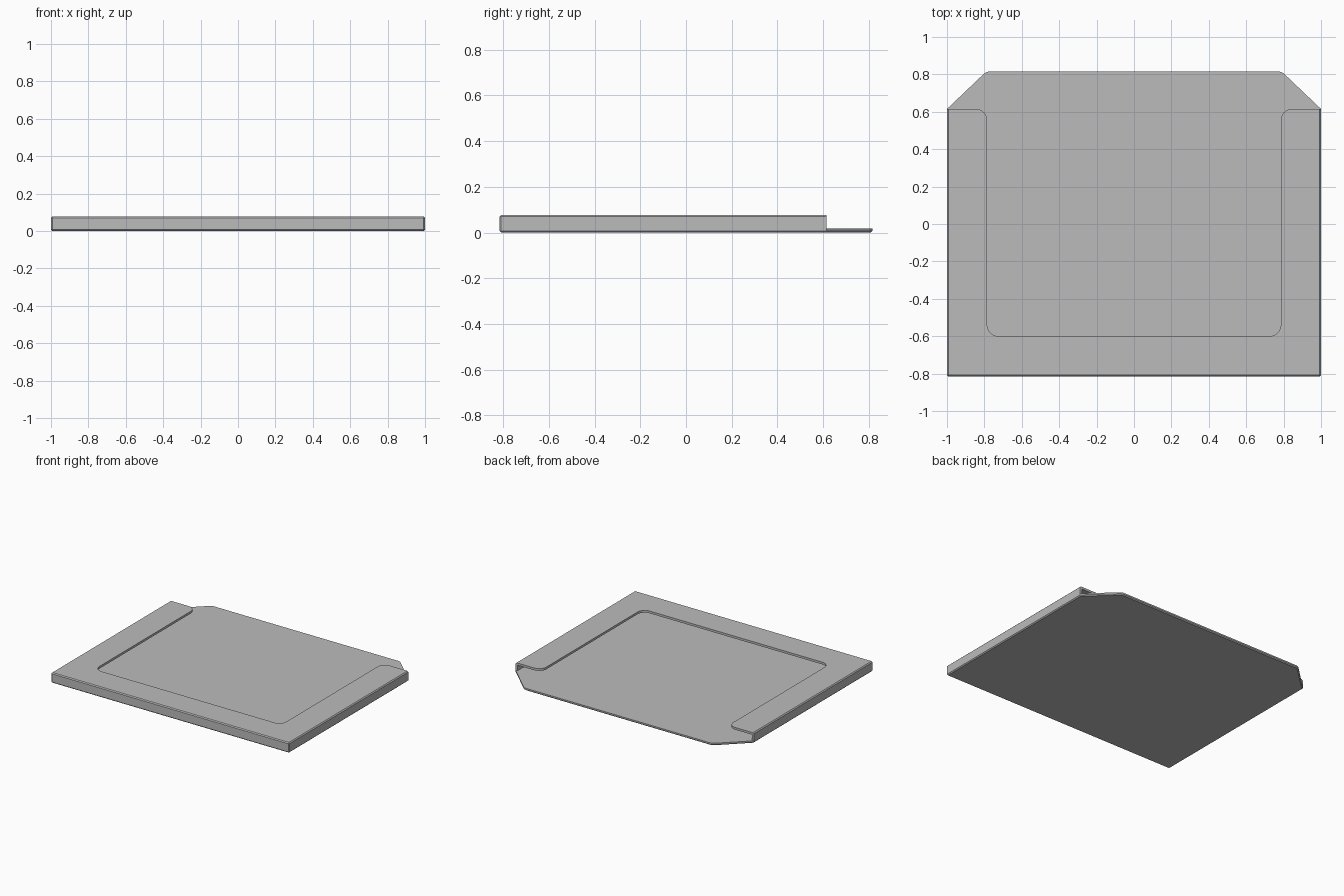
import bpy, bmesh
from mathutils import Vector

cube = bpy.data.objects.get("Cube")
if cube:
    bpy.data.objects.remove(cube, do_unlink=True)

grey = bpy.data.materials.new("plain grey")
grey.use_nodes = True
grey.diffuse_color = (0.5, 0.5, 0.5, 1)
grey.node_tree.nodes["Principled BSDF"].inputs["Base Color"].default_value = (0.5, 0.5, 0.5, 1)


def rounded(corners, steps=8):
    """Outline from (x, y, trim) corners; trim is the distance cut back for rounding."""
    points = []
    for i, (x, y, trim) in enumerate(corners):
        here = Vector((x, y))
        if not trim:
            points.append(here)
            continue
        before = Vector(corners[i - 1][:2])
        after = Vector(corners[(i + 1) % len(corners)][:2])
        u, v = (before - here).normalized(), (after - here).normalized()
        a, b = here + u * trim, here + v * trim
        # circular arc tangent to both sides
        half = u.angle(v) / 2
        bisector = (u + v).normalized()
        centre = here + bisector * (trim / max(1e-6, u.dot(bisector)))
        radius = (a - centre).length
        for s in range(steps + 1):
            chord = a.lerp(b, s / steps)
            points.append(centre + (chord - centre).normalized() * radius)
    return points


def prism(name, outline, bottom, top):
    bm = bmesh.new()
    face = bm.faces.new([bm.verts.new((p.x, p.y, bottom)) for p in outline])
    extruded = bmesh.ops.extrude_face_region(bm, geom=[face])["geom"]
    moved = [g for g in extruded if isinstance(g, bmesh.types.BMVert)]
    bmesh.ops.translate(bm, verts=moved, vec=(0, 0, top - bottom))
    bmesh.ops.recalc_face_normals(bm, faces=bm.faces)
    mesh = bpy.data.meshes.new(name)
    bm.to_mesh(mesh)
    bm.free()
    mesh.materials.append(grey)
    obj = bpy.data.objects.new(name, mesh)
    bpy.context.collection.objects.link(obj)
    return obj


def apply(obj, modifier):
    bpy.context.view_layer.objects.active = obj
    bpy.ops.object.modifier_apply(modifier=modifier.name)


def carve(obj, cutter):
    cut = obj.modifiers.new("carve", "BOOLEAN")
    cut.operation = "DIFFERENCE"
    cut.solver = "EXACT"
    cut.object = cutter
    apply(obj, cut)
    bpy.data.objects.remove(cutter, do_unlink=True)


FLOOR, LIP, TOP = 0.018, 0.06, 0.077
STEP = 0.615

# Outer body with clipped back corners and finely chamfered edges
tray = prism("slotted_tray", rounded([
    (-1, -0.815, 0), (1, -0.815, 0), (1, STEP, 0),
    (0.79, 0.815, 0.02), (-0.79, 0.815, 0.02), (-1, STEP, 0)]), 0, TOP)
chamfer = tray.modifiers.new("chamfer", "BEVEL")
chamfer.width = 0.007
chamfer.segments = 1
chamfer.limit_method = "ANGLE"
chamfer.angle_limit = 0.9
apply(tray, chamfer)

# Slot under the lip, open at the back
carve(tray, prism("slot_cutter", rounded([
    (-0.985, -0.8, 0), (0.985, -0.8, 0), (0.985, 1, 0), (-0.985, 1, 0)]), FLOOR, LIP))

# Window through the lip, flaring out to free the back tongue
carve(tray, prism("window_cutter", rounded([
    (-0.785, -0.6, 0.06), (0.785, -0.6, 0.06), (0.785, STEP, 0.06), (1.1, STEP, 0),
    (1.1, 1, 0), (-1.1, 1, 0), (-1.1, STEP, 0), (-0.785, STEP, 0.06)]), FLOOR, 0.2))

# Smooth the rounded corners, keep the edges sharp
bpy.ops.object.select_all(action="DESELECT")
tray.select_set(True)
bpy.context.view_layer.objects.active = tray
bpy.ops.object.shade_smooth_by_angle(angle=0.5)
